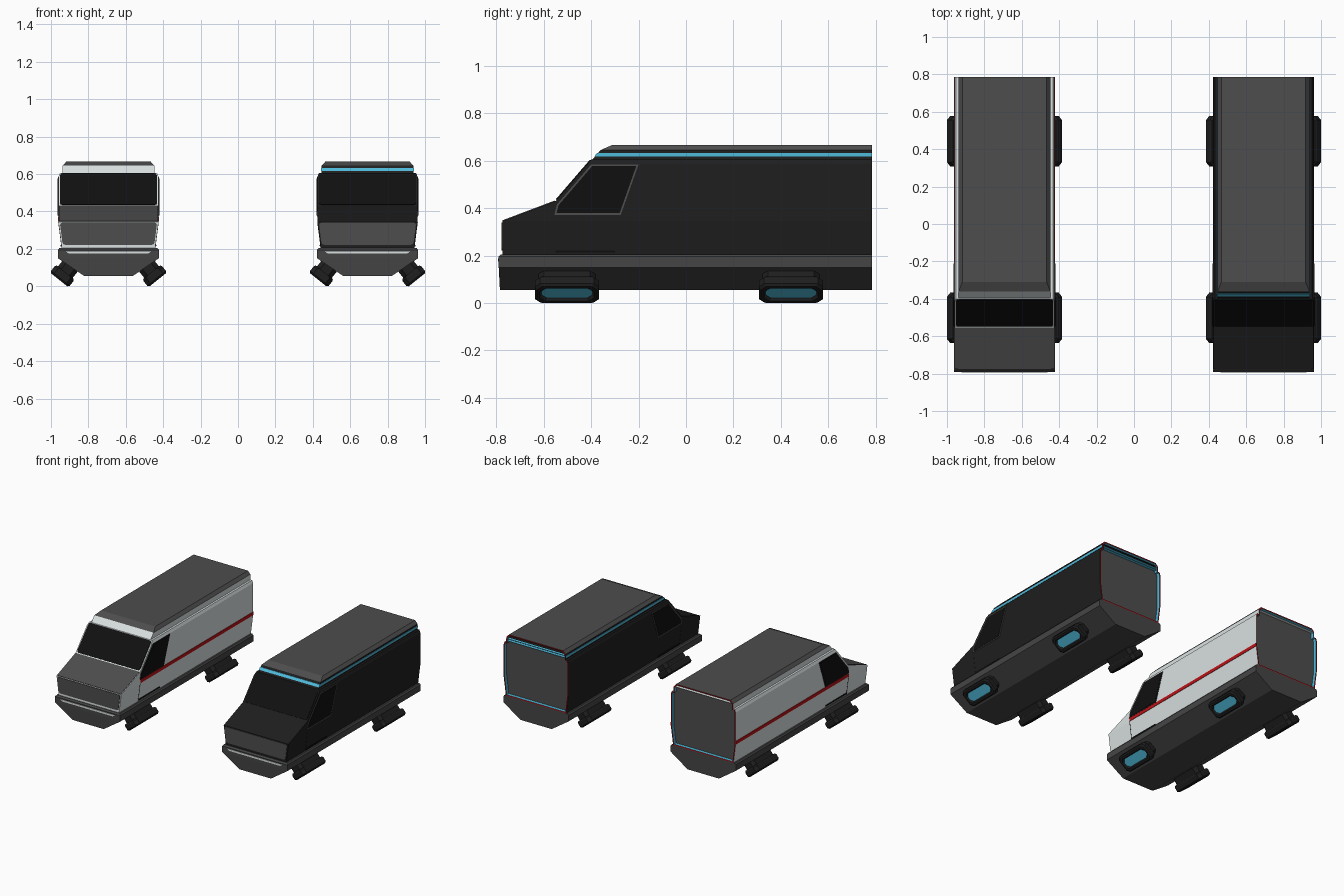
import bpy, bmesh, math
from mathutils import Vector, Matrix

if "Cube" in bpy.data.objects:
    bpy.data.objects.remove(bpy.data.objects["Cube"])

REAR = 0.785


def material(name, rgb):
    m = bpy.data.materials.new(name)
    m.diffuse_color = (*rgb, 1)
    m.use_nodes = True
    m.node_tree.nodes["Principled BSDF"].inputs["Base Color"].default_value = m.diffuse_color
    return m


BLACK = material("black", (0.013, 0.013, 0.013))
GLASS = material("dark_glass", (0.005, 0.005, 0.005))
GREY = material("dark_grey", (0.075, 0.075, 0.075))
HULL = material("hull_grey", (0.06, 0.06, 0.06))
WHITE = material("pale_paint", (0.7, 0.75, 0.75))
TEAL = material("teal_glow", (0.08, 0.5, 0.72))
RED = material("red", (0.5, 0.006, 0.008))


def finish(name, bm, mats, cx):
    bmesh.ops.recalc_face_normals(bm, faces=bm.faces)
    me = bpy.data.meshes.new(name)
    bm.to_mesh(me)
    bm.free()
    for m in mats:
        me.materials.append(m)
    ob = bpy.data.objects.new(name, me)
    ob.location.x = cx
    bpy.context.collection.objects.link(ob)
    return ob


def loft(name, rows, mat, cx, rear_cap=True):
    """Stack rectangles; each row is (half width, z, front y)."""
    bm = bmesh.new()
    rings = [[bm.verts.new(p) for p in ((-h, f, z), (h, f, z), (h, REAR, z), (-h, REAR, z))]
             for h, z, f in rows]
    for a, b in zip(rings, rings[1:]):
        for i in range(4):
            if i != 2 or rear_cap:
                j = (i + 1) % 4
                bm.faces.new((a[i], a[j], b[j], b[i]))
    bm.faces.new(rings[0])
    bm.faces.new(rings[-1])
    return finish(name, bm, [mat], cx)


def slab(name, pts, t, mat, cx, corner=0):
    """Thin plate around a flat polygon, reaching t to both sides."""
    bm = bmesh.new()
    f = bm.faces.new([bm.verts.new(p) for p in pts])
    if corner:
        bmesh.ops.bevel(bm, geom=bm.verts[:], offset=corner, segments=2, profile=0.5,
                        affect='VERTICES')
        f = bm.faces[:][0]
    f.normal_update()
    n = f.normal.copy()
    bmesh.ops.translate(bm, verts=bm.verts[:], vec=-n * t)
    ext = bmesh.ops.extrude_face_region(bm, geom=[f], use_keep_orig=True)
    bmesh.ops.translate(bm, vec=n * 2 * t,
                        verts=[v for v in ext['geom'] if isinstance(v, bmesh.types.BMVert)])
    return finish(name, bm, [mat], cx)


def cut_rect(w, l, c):
    w, l = w / 2, l / 2
    return [(w, l - c), (w - c, l), (c - w, l), (-w, l - c),
            (-w, c - l), (c - w, -l), (w - c, -l), (w, c - l)]


def thruster(name, side, y, cx):
    # stepped pod with a recessed glowing plate facing down and outward
    rows = [(0.068, 0.215, 0.010), (0.082, 0.23, 0.0), (0.110, 0.252, 0.0),
            (0.128, 0.27, 0.010), (0.128, 0.27, 0.042), (0.116, 0.258, 0.052),
            (0.100, 0.24, 0.052), (0.100, 0.24, 0.110)]
    bm = bmesh.new()
    rings = [[bm.verts.new((px, py, z)) for px, py in cut_rect(w, l, 0.022)] for w, l, z in rows]
    for a, b in zip(rings, rings[1:]):
        for i in range(8):
            j = (i + 1) % 8
            bm.faces.new((a[i], a[j], b[j], b[i]))
    bm.faces.new(rings[-1])
    bm.faces.new(rings[0]).material_index = 1
    tilt = Matrix.Rotation(math.radians(-38.7), 4, 'Y')
    place = Matrix.Translation((0.2635, y, 0.0345)) @ tilt
    bm.transform(Matrix.Diagonal((side, 1, 1, 1)) @ place)
    finish(name, bm, [BLACK, TEAL], cx)


BODY = [(0.25, 0.205, -0.775), (0.268, 0.345, -0.775), (0.268, 0.43, -0.55),
        (0.268, 0.585, -0.4165), (0.26, 0.605, -0.40), (0.245, 0.605, -0.395),
        (0.245, 0.645, -0.36)]
ROOF = [(0.245, 0.645, -0.36), (0.225, 0.667, -0.31)]


def rear_recess(name, cx):
    # red rim, glowing recess wall and grey back panel
    half = [(h, z) for h, z, f in BODY + ROOF[1:]]
    outer = half + [(-h, z) for h, z in reversed(half)]
    mid = 0.435

    def ring(bm, sx, sz, y):
        return [bm.verts.new((x * sx, y, mid + (z - mid) * sz)) for x, z in outer]
    bm = bmesh.new()
    rings = [ring(bm, 1, 1, REAR), ring(bm, 0.972, 0.967, REAR),
             ring(bm, 0.972, 0.967, REAR - 0.025)]
    for k in (0, 1):
        for i in range(len(outer)):
            j = (i + 1) % len(outer)
            f = bm.faces.new((rings[k][i], rings[k][j], rings[k + 1][j], rings[k + 1][i]))
            f.material_index = k
    bm.faces.new(rings[2]).material_index = 2
    finish(name, bm, [RED, TEAL, GREY], cx)


def side_x(z):
    return 0.25 + 0.018 * min(1, (z - 0.205) / 0.14)


def side_slab(name, side, yz, t, mat, cx, corner=0):
    slab(name, [(side * side_x(z), y, z) for y, z in yz], t, mat, cx, corner)


def box_yz(y0, y1, z0, z1):
    return [(y0, z0), (y1, z0), (y1, z1), (y0, z1)]


def van(tag, cx, paint):
    n = tag + "_van_"
    # hull, body shell and roof cap
    loft(n + "hull", [(0.13, 0.055, -0.785), (0.27, 0.15, -0.79), (0.27, 0.195, -0.79),
                      (0.262, 0.205, -0.78)], HULL, cx)
    loft(n + "body", BODY, paint, cx, False)
    loft(n + "roof", ROOF, GREY, cx, False)
    rear_recess(n + "rear_recess", cx)

    # windscreen, nose panel and light strip
    slab(n + "windscreen", [(-0.26, -0.546, 0.435), (0.26, -0.546, 0.435),
                            (0.258, -0.402, 0.602), (-0.258, -0.402, 0.602)], 0.004, GLASS, cx, 0.014)
    slab(n + "nose_panel", [(-0.245, -0.775, 0.222), (0.245, -0.775, 0.222),
                            (0.26, -0.775, 0.34), (-0.26, -0.775, 0.34)], 0.004, GREY, cx, 0.012)
    slab(n + "light_strip", [(-0.21, -0.79, 0.174), (0.21, -0.79, 0.174),
                             (0.23, -0.79, 0.187), (-0.23, -0.79, 0.187)], 0.003, WHITE, cx)

    for s, sn in ((-1, "left"), (1, "right")):
        # side window with frame, door seam and step line
        side_slab(n + sn + "_window_frame", s, [(-0.4, 0.584), (-0.2, 0.584), (-0.275, 0.372),
                  (-0.555, 0.372), (-0.545, 0.415)], 0.003, GREY if paint == BLACK else BLACK, cx)
        side_slab(n + sn + "_window", s, [(-0.396, 0.577), (-0.21, 0.577), (-0.28, 0.379),
                  (-0.546, 0.379), (-0.537, 0.413)], 0.005, GLASS, cx)
        side_slab(n + sn + "_door_seam", s, box_yz(-0.553, -0.549, 0.22, 0.345), 0.001, BLACK, cx)
        side_slab(n + sn + "_step_line", s, box_yz(-0.55, -0.3, 0.213, 0.222), 0.004, GLASS, cx)
        if paint == WHITE:
            side_slab(n + sn + "_stripe", s, box_yz(-0.55, REAR, 0.347, 0.371), 0.003, RED, cx)
        for y, yn in ((-0.502, "front"), (0.443, "rear")):
            thruster(n + yn + "_" + sn + "_thruster", s, y, cx)

    if paint == WHITE:
        # grey bonnet
        slab(n + "bonnet", [(-0.264, -0.773, 0.346), (0.264, -0.773, 0.346),
                            (0.264, -0.553, 0.429), (-0.264, -0.553, 0.429)], 0.003, GREY, cx)
    else:
        # glowing band around the top
        loft(n + "glow_band", [(0.248, 0.617, -0.388), (0.248, 0.633, -0.374)], TEAL, cx, False)


van("white", -0.6925, WHITE)
van("black", 0.6925, BLACK)
